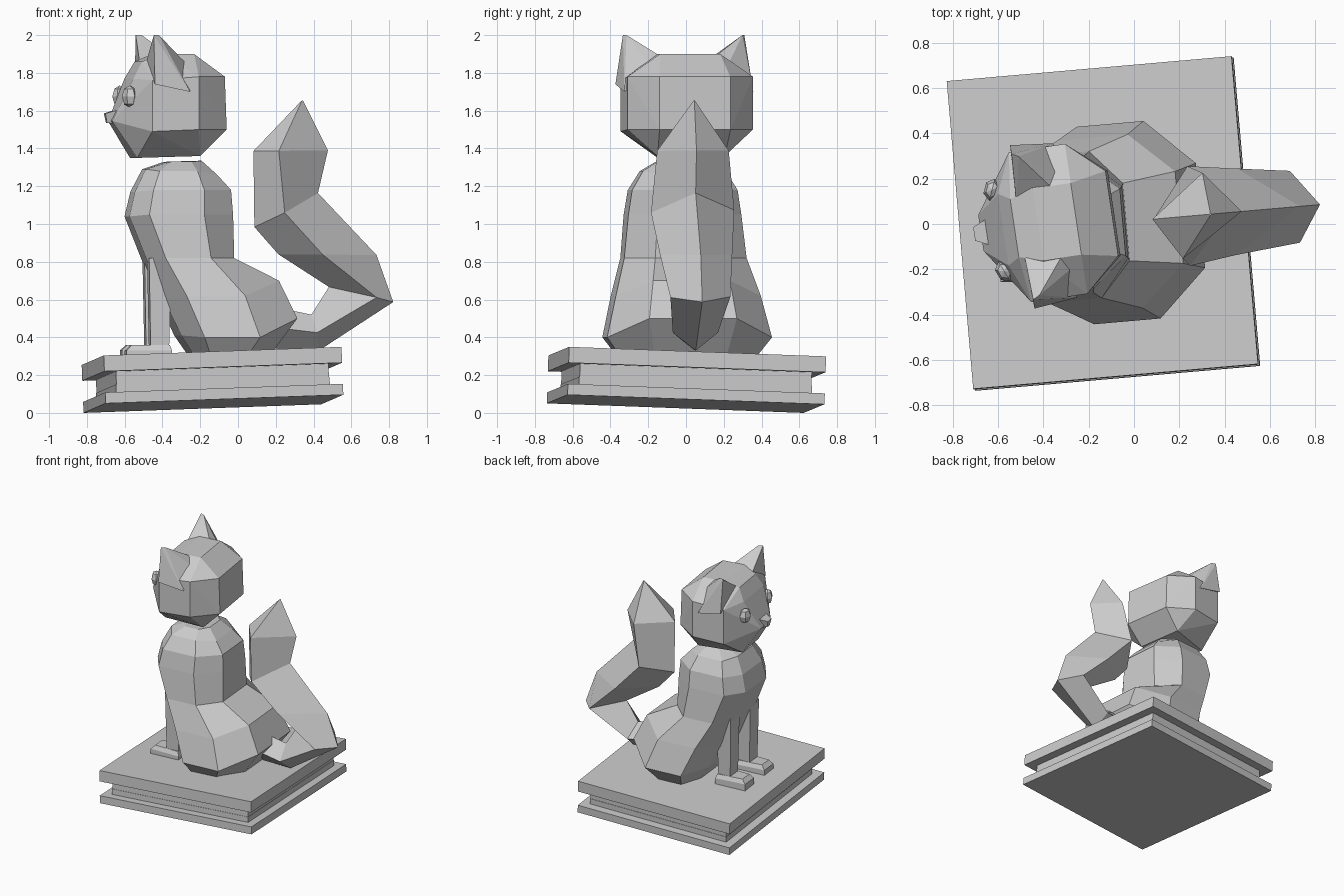
import bpy, bmesh, math
from mathutils import Matrix

if "Cube" in bpy.data.objects:
    bpy.data.objects.remove(bpy.data.objects["Cube"])

BODY = Matrix.Rotation(math.radians(5), 4, 'Z')
HEAD = (Matrix.Translation((-0.355, 0.008, 0)) @ Matrix.Rotation(math.radians(8.5), 4, 'Z')
        @ Matrix.Translation((0.35, 0, 0)))
PLINTH = (Matrix.Translation((-0.13, -0.002, 0.048)) @ Matrix.Rotation(math.radians(5), 4, 'Z')
          @ Matrix.Rotation(-0.036, 4, 'Y') @ Matrix.Rotation(-0.037, 4, 'X'))


def finish(name, bm, mat):
    bm.transform(mat)
    bmesh.ops.recalc_face_normals(bm, faces=bm.faces)
    mesh = bpy.data.meshes.new(name)
    bm.to_mesh(mesh)
    bm.free()
    bpy.context.collection.objects.link(bpy.data.objects.new(name, mesh))


def loft(name, rings, mat):
    bm = bmesh.new()
    loops = [[bm.verts.new(p) for p in ring] for ring in rings]
    for a, b in zip(loops, loops[1:]):
        n = len(a)
        for i in range(n):
            j = (i + 1) % n
            bm.faces.new((a[i], a[j], b[j], b[i]))
    bm.faces.new(loops[0])
    bm.faces.new(loops[-1])
    finish(name, bm, mat)


def hull(name, pts, mat):
    bm = bmesh.new()
    for p in pts:
        bm.verts.new(p)
    res = bmesh.ops.convex_hull(bm, input=bm.verts)
    junk = [g for g in set(res["geom_interior"] + res["geom_unused"]) if isinstance(g, bmesh.types.BMVert)]
    bmesh.ops.delete(bm, geom=junk, context='VERTS')
    bmesh.ops.dissolve_limit(bm, angle_limit=0.03, verts=bm.verts, edges=bm.edges)
    finish(name, bm, mat)


def mirrored(pts):
    return [(x, s * y, z) for x, y, z in pts for s in (1, -1)]


def rect(x0, x1, w0, w1, z):
    return [(x0, -w0, z), (x1, -w1, z), (x1, w1, z), (x0, w0, z)]


def octagon(x0, z0, x1, z1, w, zs, fb):
    # flat front and back panels, long flat sides at height zs
    xa, xb = x0 + (x1 - x0) * 0.17, x0 + (x1 - x0) * fb
    return [(x1, -w * .53, z1), (x1, w * .53, z1), (xb, w, zs), (xa, w, zs),
            (x0, w * .5, z0), (x0, -w * .5, z0), (xa, -w, zs), (xb, -w, zs)]


# Tilted stepped plinth
for name, inset, z0, z1 in (("plinth_bottom", 0, 0, 0.058), ("plinth_step", 0.064, 0.058, 0.1),
                            ("plinth_core", 0.067, 0.1, 0.17), ("plinth_top", 0, 0.17, 0.254)):
    hx, hy = 0.632 - inset, 0.683 - inset
    loft(name, [rect(-hx, hx, hy, hy, z) for z in (z0, z1)], PLINTH)

# Sitting body: front x,z / back x,z / half width, side height, back corner of the side
body = [(-0.24, 0.29, 0.15, 0.30, 0.36, 0.295, .65), (-0.32, 0.41, 0.295, 0.50, 0.438, 0.40, .65),
        (-0.41, 0.60, 0.20, 0.70, 0.385, 0.62, .68), (-0.49, 0.79, -0.035, 0.82, 0.325, 0.82, .7),
        (-0.59, 1.04, -0.04, 1.05, 0.3, 1.05, .7), (-0.56, 1.17, -0.05, 1.18, 0.28, 1.18, .7),
        (-0.50, 1.29, -0.12, 1.26, 0.22, 1.28, .7), (-0.40, 1.325, -0.20, 1.335, 0.14, 1.33, .7)]
loft("body", [octagon(*r) for r in body], Matrix.Translation((0, 0.012, 0)) @ BODY)

# Tail: outer ridge x,z / inner ridge x,z / half width / near and far side position
tail = [(0.345, 1.655, 0.335, 1.65, 0.004, .4, .4), (0.478, 1.39, 0.082, 1.386, 0.185, .3, .6),
        (0.425, 1.164, 0.087, 0.984, 0.22, .42, .5), (0.736, 0.836, 0.214, 0.84, 0.19, .42, .5),
        (0.825, 0.587, 0.483, 0.667, 0.16, .7, .65), (0.43, 0.33, 0.39, 0.52, 0.12, .5, .5),
        (0.20, 0.34, 0.20, 0.56, 0.09, .5, .5)]
rings = []
for ox, oz, ix, iz, w, near, far in tail:
    side = [(ix + t * (ox - ix), y, iz + t * (oz - iz)) for t, y in ((far, w), (near, -w))]
    rings.append([(ox, 0, oz), side[0], (ix, 0, iz), side[1]])
loft("tail", rings, Matrix.Translation((0, 0.014, 0)) @ BODY)

# Front legs and paws
for s, side in ((1, "left"), (-1, "right")):
    mat = BODY @ Matrix.Translation((0, 0.14 * s, 0))
    loft("front_leg_" + side, [rect(-0.48, -0.385, 0.055, 0.055, 0.28),
                               rect(-0.49, -0.37, 0.065, 0.065, 0.82)], mat)
    loft("paw_" + side, [rect(-0.61, -0.37, 0.065, 0.08, 0.27), rect(-0.61, -0.37, 0.065, 0.08, 0.33),
                         rect(-0.58, -0.38, 0.05, 0.065, 0.36)], mat)

# Faceted head
hull("head", mirrored([
    (-0.25, 0.16, 1.90), (-0.42, 0.16, 1.90), (-0.525, 0.13, 1.86),
    (-0.09, 0.19, 1.78), (-0.25, 0.335, 1.78), (-0.50, 0.335, 1.76), (-0.575, 0.16, 1.77),
    (-0.08, 0.19, 1.50), (-0.25, 0.335, 1.50), (-0.50, 0.335, 1.49),
    (-0.64, 0.08, 1.61), (-0.675, 0.08, 1.545),
    (-0.22, 0.18, 1.36), (-0.55, 0.13, 1.35)]), HEAD)
hull("nose", mirrored([(-0.705, 0.03, 1.585), (-0.695, 0.02, 1.535), (-0.64, 0.06, 1.605),
                       (-0.64, 0.04, 1.53)]), HEAD)

for s, side in ((1, "left"), (-1, "right")):
    # Pointed ears
    pts = [(-0.49, 0.325, 2.0), (-0.46, 0.31, 2.0), (-0.50, 0.12, 1.86), (-0.31, 0.12, 1.87),
           (-0.28, 0.20, 1.83), (-0.49, 0.365, 1.74), (-0.30, 0.345, 1.70)]
    hull("ear_" + side, [(x, y * s, z) for x, y, z in pts], HEAD)
    # Bead eyes
    bm = bmesh.new()
    bmesh.ops.create_uvsphere(bm, u_segments=6, v_segments=4, radius=1)
    finish("eye_" + side, bm, HEAD @ Matrix.Translation((-0.598, 0.182 * s, 1.675))
           @ Matrix.Rotation(-0.4 * s, 4, 'Z') @ Matrix.Diagonal((0.038, 0.05, 0.058, 1)))
